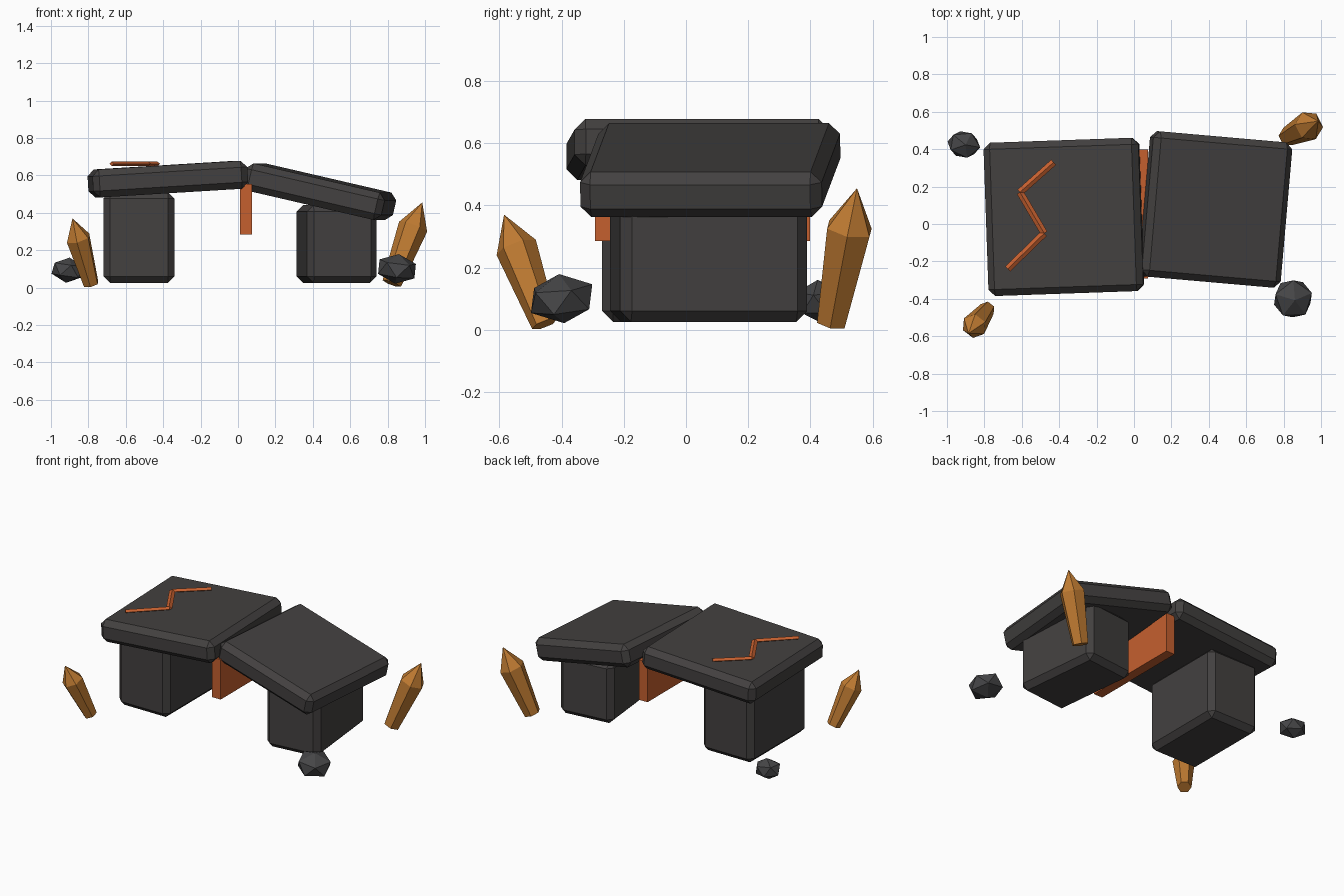
import bpy, bmesh, math
from mathutils import Vector

cube = bpy.data.objects.get("Cube")
if cube:
    bpy.data.objects.remove(cube, do_unlink=True)


def material(name, color):
    mat = bpy.data.materials.new(name)
    mat.use_nodes = True
    mat.diffuse_color = (*color, 1)
    mat.node_tree.nodes["Principled BSDF"].inputs["Base Color"].default_value = (*color, 1)
    return mat


stone = material("dark stone", (0.056, 0.052, 0.051))
rubble = material("grey rubble", (0.06, 0.06, 0.063))
ember = material("ember orange", (0.56, 0.115, 0.028))
amber = material("amber crystal", (0.53, 0.2, 0.032))


def finish(name, bm, mat, location=(0, 0, 0)):
    bmesh.ops.recalc_face_normals(bm, faces=bm.faces)
    mesh = bpy.data.meshes.new(name)
    bm.to_mesh(mesh)
    bm.free()
    mesh.materials.append(mat)
    obj = bpy.data.objects.new(name, mesh)
    obj.location = location
    bpy.context.collection.objects.link(obj)
    return obj


def block(name, center, size, mat, tilt=0, yaw=0, bevel=0):
    bm = bmesh.new()
    bmesh.ops.create_cube(bm, size=1)
    bmesh.ops.scale(bm, vec=size, verts=bm.verts)
    if bevel:
        bmesh.ops.bevel(bm, geom=bm.edges[:], offset=bevel, segments=1,
                        affect='EDGES', profile=0.5)
    obj = finish(name, bm, mat, center)
    obj.rotation_euler = (0, math.radians(tilt), math.radians(yaw))
    return obj


def spindle(name, start, end, rings, sides, mat, turn=0, flatten=1):
    """Faceted shaft along start-end; rings are (fraction, radius), zero radius makes a tip."""
    start, end = Vector(start), Vector(end)
    axis = end - start
    side = axis.cross(Vector((0, 0, 1))).normalized()
    up = side.cross(axis).normalized()
    bm = bmesh.new()
    loops = []
    for t, r in rings:
        c = start + axis * t
        if r == 0:
            loops.append([bm.verts.new(c)] * sides)
            continue
        angles = [math.tau * i / sides + turn for i in range(sides)]
        loops.append([bm.verts.new(c + side * r * math.cos(a) + up * r * flatten * math.sin(a))
                      for a in angles])
    for low, high in zip(loops, loops[1:]):
        for i in range(sides):
            j = (i + 1) % sides
            corners = [low[i], low[j], high[j], high[i]]
            bm.faces.new(list(dict.fromkeys(corners)))
    for loop in (loops[0], loops[-1]):
        if loop[0] is not loop[1]:
            bm.faces.new(loop)
    return finish(name, bm, mat)


def rock(name, center, size, spin):
    bm = bmesh.new()
    bmesh.ops.create_icosphere(bm, subdivisions=1, radius=1)
    bmesh.ops.scale(bm, vec=size, verts=bm.verts)
    obj = finish(name, bm, rubble, center)
    obj.rotation_euler = [math.radians(a) for a in spin]


# Broken roof slabs
block("right_slab", (-0.375, 0.038, 0.58), (0.83, 0.82, 0.15), stone, -3.5, 2, 0.035)
block("left_slab", (0.435, 0.078, 0.513), (0.765, 0.78, 0.15), stone, 13, -5, 0.035)

# Supporting pillars
block("right_pillar", (-0.53, 0.03, 0.268), (0.38, 0.6, 0.485), stone, 0, 0, 0.035)
block("left_pillar", (0.527, 0.073, 0.233), (0.375, 0.605, 0.415), stone, 0, 6, 0.035)

# Glowing core below the split
block("glowing_core", (0.042, 0.053, 0.42), (0.065, 0.69, 0.27), ember)

# Zigzag crack on the roof
points = [(-0.43, 0.33), (-0.61, 0.17), (-0.48, -0.05), (-0.675, -0.24)]
for n, (a, b) in enumerate(zip(points, points[1:])):
    spindle(f"roof_crack_{n + 1}", (*a, 0.662), (*b, 0.662),
            [(0, 0.019), (1, 0.019)], 4, ember, flatten=0.6)

# Leaning crystals
spindle("front_crystal", (-0.785, -0.455, 0.018), (-0.885, -0.585, 0.37),
        [(0, 0.043), (0.7, 0.068), (1, 0)], 6, amber)
spindle("back_crystal", (0.822, 0.468, 0.022), (0.985, 0.55, 0.455),
        [(0, 0.052), (0.7, 0.08), (1, 0)], 6, amber)

# Loose rocks
rock("front_rock", (0.85, -0.4, 0.1), (0.115, 0.115, 0.08), (8, 5, 20))
rock("back_rock", (-0.91, 0.425, 0.093), (0.095, 0.078, 0.068), (0, 8, -10))
